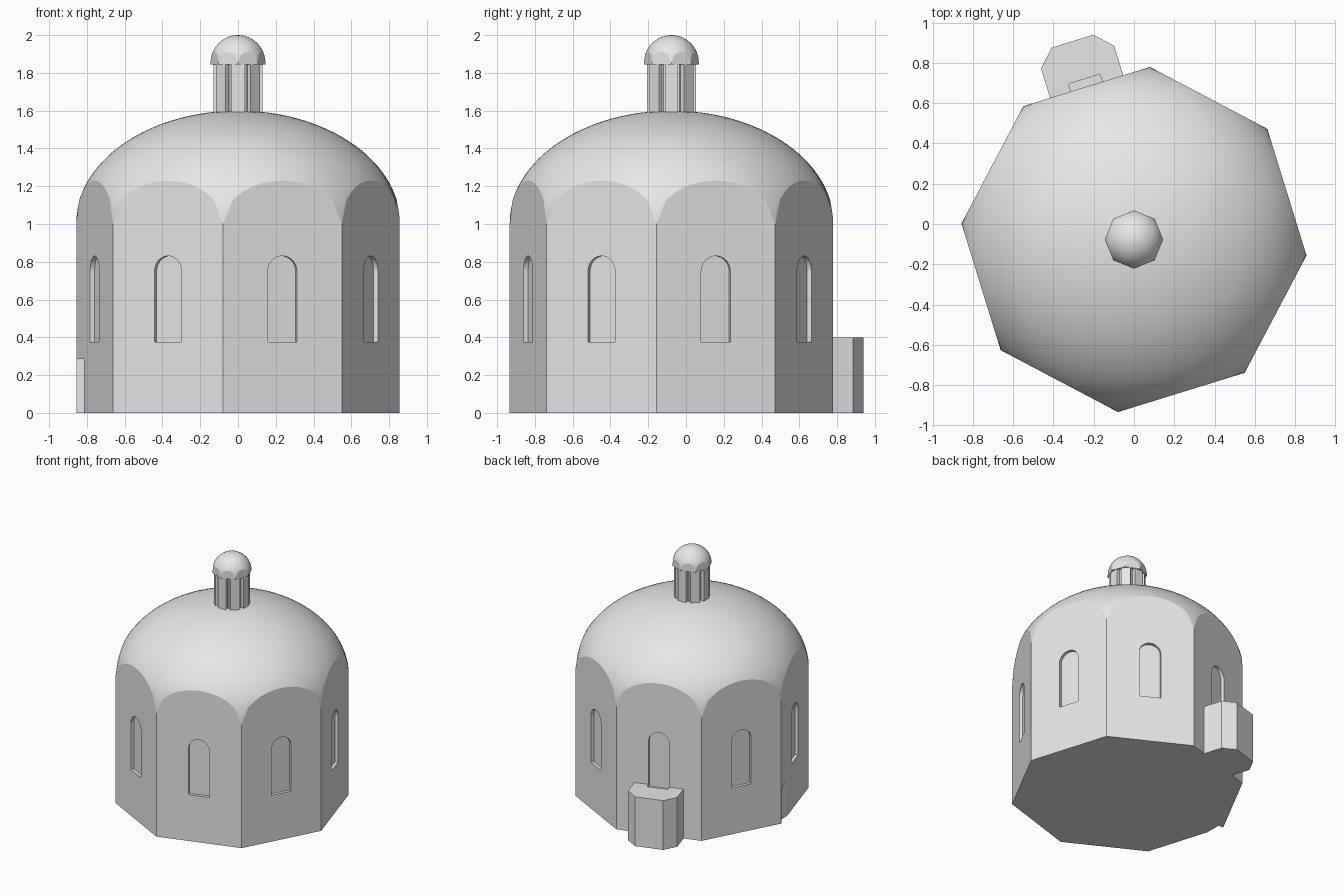
import bpy, bmesh, math
from mathutils import Vector

if "Cube" in bpy.data.objects:
    bpy.data.objects.remove(bpy.data.objects["Cube"])

CY = -0.077                      # y of the building's axis
R = 0.86                         # corner radius of the main octagon
APO = R * math.cos(math.pi / 8)
ROT = math.radians(84.7)         # direction of the first corner

stone = bpy.data.materials.new("pale_stone")
stone.diffuse_color = (0.8, 0.8, 0.8, 1)
stone.use_nodes = True
stone.node_tree.nodes["Principled BSDF"].inputs["Base Color"].default_value = stone.diffuse_color


def make(name, bm):
    bmesh.ops.recalc_face_normals(bm, faces=bm.faces)
    me = bpy.data.meshes.new(name)
    bm.to_mesh(me)
    bm.free()
    me.materials.append(stone)
    ob = bpy.data.objects.new(name, me)
    bpy.context.collection.objects.link(ob)
    return ob


def smooth(ob, angle):
    bpy.ops.object.select_all(action='DESELECT')
    ob.select_set(True)
    bpy.context.view_layer.objects.active = ob
    bpy.ops.object.shade_smooth_by_angle(angle=math.radians(angle))


def prism(bm, bottom, offset):
    """Closed solid from an outline swept along an offset."""
    a = [bm.verts.new(p) for p in bottom]
    b = [bm.verts.new(Vector(p) + offset) for p in bottom]
    bm.faces.new(a)
    bm.faces.new(b)
    for i in range(len(a)):
        j = (i + 1) % len(a)
        bm.faces.new((a[i], a[j], b[j], b[i]))


def domed_octagon(name, radius, rot, z0, spring, rise, seg, rings):
    """Octagonal prism whose top is trimmed by a round dome."""
    bm = bmesh.new()
    n = 8 * seg
    apo = radius * math.cos(math.pi / 8)
    half = radius * math.sin(math.pi / 8)
    loops = []
    for k in range(1, rings + 1):
        f = math.sin(k / rings * math.pi / 2)
        loop = []
        for i in range(n):
            side, t = divmod(i, seg)
            local = math.atan((2 * t / seg - 1) * half / apo)
            ang = rot + (side + 0.5) * math.pi / 4 + local
            r = f * apo / math.cos(local)
            z = spring + rise * math.sqrt(max(0, 1 - (r / radius) ** 2))
            loop.append(bm.verts.new((r * math.cos(ang), CY + r * math.sin(ang), z)))
        loops.append(loop)
    top = bm.verts.new((0, CY, spring + rise))
    for i in range(n):
        j = (i + 1) % n
        bm.faces.new((top, loops[0][i], loops[0][j]))
        for a, b in zip(loops, loops[1:]):
            bm.faces.new((a[i], b[i], b[j], a[j]))
    # flat walls, one face per side, and the floor
    rim = loops[-1]
    base = [bm.verts.new((rim[s * seg].co.x, rim[s * seg].co.y, z0)) for s in range(8)]
    for s in range(8):
        arc = [rim[(s * seg + t) % n] for t in range(seg + 1)]
        bm.faces.new([base[s]] + arc + [base[(s + 1) % 8]])
    bm.faces.new(base)
    return make(name, bm)


def frame(side):
    """Centre, tangent and normal of one wall."""
    a = ROT + (side + 0.5) * math.pi / 4
    nrm = Vector((math.cos(a), math.sin(a), 0))
    return Vector((0, CY, 0)) + nrm * APO, Vector((nrm.y, -nrm.x, 0)), nrm


# main body with its dome
body = domed_octagon("domed_hall", R, ROT, 0, 1.0, 0.6, 12, 24)

# low apse with chamfered corners on the back wall
c, t, nrm = frame(0)
outline = [(-.19, -.03), (-.19, .153), (-.108, .236), (.108, .236), (.19, .153), (.19, -.03)]
bm = bmesh.new()
prism(bm, [c + t * u + nrm * v for u, v in outline], Vector((0, 0, 0.4)))
apse = make("apse", bm)

# cutters: arched windows on every wall and the notch at the west corner
bm = bmesh.new()
arch = [(-.081, .375), (.081, .375)]
arch += [(.081 * math.cos(math.pi * i / 14), .75 + .081 * math.sin(math.pi * i / 14)) for i in range(15)]
for s in range(8):
    c, t, nrm = frame(s)
    prism(bm, [c + t * u + Vector((0, 0, z)) - nrm * .025 for u, z in arch], nrm * .064)
x0, x1, y0, y1 = -.95, -.815, -.25, -.004
prism(bm, [(x0, y0, -.1), (x1, y0, -.1), (x1, y1, -.1), (x0, y1, -.1)], Vector((0, 0, .385)))
cutter = make("opening_cutter", bm)
cutter.hide_render = True

for ob in (body, apse):
    mod = ob.modifiers.new("openings", 'BOOLEAN')
    mod.operation = 'DIFFERENCE'
    mod.solver = 'EXACT'
    mod.object = cutter
    bpy.context.view_layer.objects.active = ob
    bpy.ops.object.modifier_apply(modifier=mod.name)
bpy.data.objects.remove(cutter)

# lantern core and its eight piers
bm = bmesh.new()
ring = [math.pi / 4 * i for i in range(8)]
prism(bm, [(.113 * math.cos(a + math.pi / 8), CY + .113 * math.sin(a + math.pi / 8), 1.57) for a in ring],
      Vector((0, 0, .29)))
make("lantern_core", bm)
bm = bmesh.new()
for a in ring:
    d, t = Vector((math.cos(a), math.sin(a), 0)), Vector((-math.sin(a), math.cos(a), 0))
    o = Vector((0, CY, 1.57))
    prism(bm, [o + d * u + t * v for u, v in ((.08, -.035), (.13, -.035), (.13, .035), (.08, .035))],
          Vector((0, 0, .285)))
make("lantern_piers", bm)

# small domed cap of the lantern
cap = domed_octagon("lantern_cap", 0.145, 0, 1.845, 1.855, 0.145, 6, 10)

# smooth domes, flat walls
for ob in (body, cap):
    smooth(ob, 28)
    for p in ob.data.polygons:
        if abs(p.normal.z) < 0.001 and p.area > 0.003:
            p.use_smooth = False
